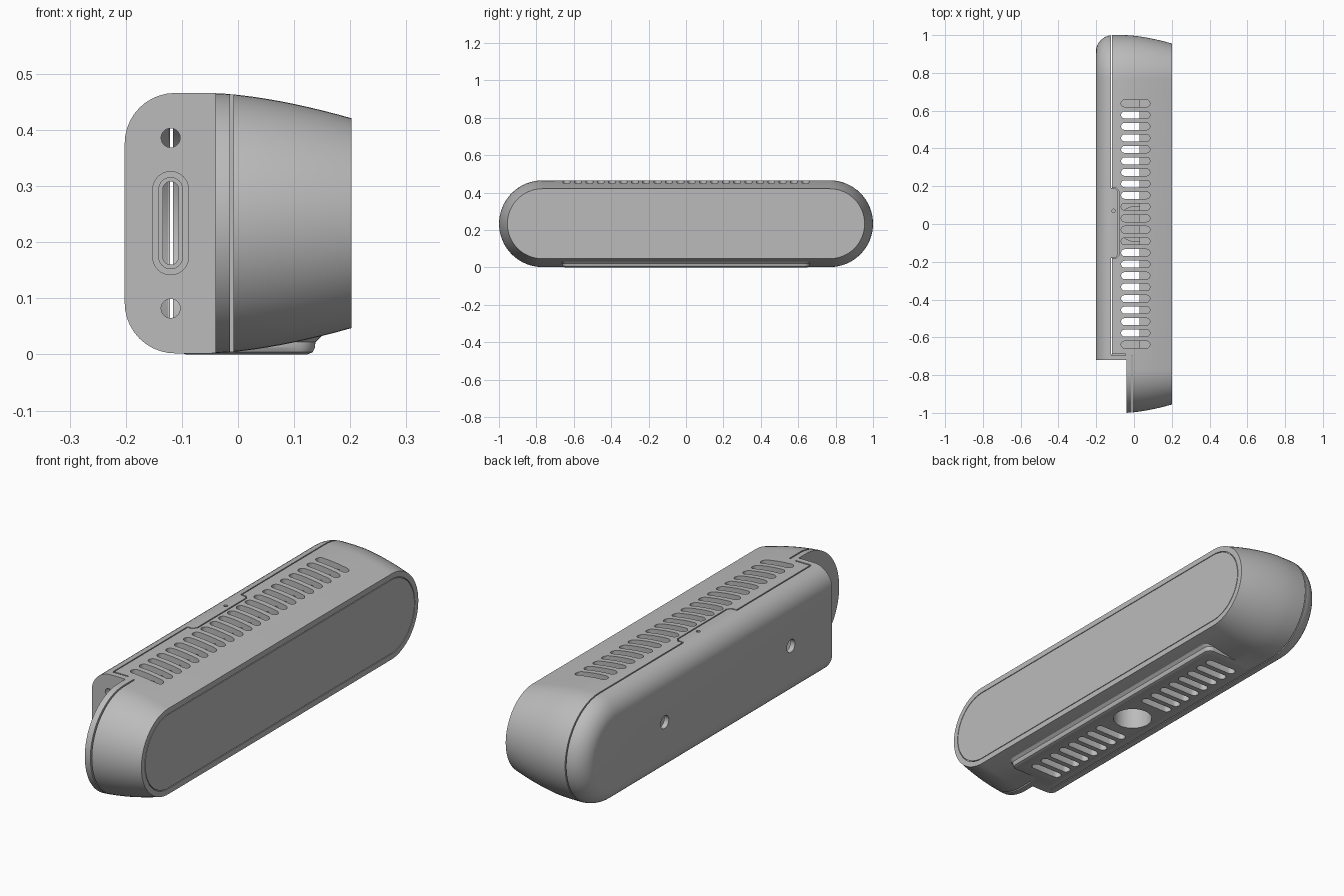
import bpy, bmesh, math

if "Cube" in bpy.data.objects:
    bpy.data.objects.remove(bpy.data.objects["Cube"], do_unlink=True)

grey = bpy.data.materials.new("satin grey")
grey.use_nodes = True
colour = (0.5, 0.5, 0.5, 1)
grey.diffuse_color = colour
grey.node_tree.nodes["Principled BSDF"].inputs["Base Color"].default_value = colour

MID = 0.234        # height of the centre line
RADIUS = 0.232     # radius of the rounded ends
HALF = 0.768       # half length of the straight run


def stadium(half, r, n=32):
    """Outline of a capsule lying along its first axis."""
    pts = []
    for side, start in ((1, -math.pi / 2), (-1, math.pi / 2)):
        for i in range(n + 1):
            a = start + math.pi * i / n
            pts.append((side * half + r * math.cos(a), r * math.sin(a)))
    return pts


def circle(r, n=32):
    return [(r * math.cos(math.tau * i / n), r * math.sin(math.tau * i / n)) for i in range(n)]


def loft(bm, rings):
    """Closed solid through a list of matching rings."""
    rows = [[bm.verts.new(p) for p in ring] for ring in rings]
    for a, b in zip(rows, rows[1:]):
        for i in range(len(a)):
            j = (i + 1) % len(a)
            bm.faces.new((a[i], a[j], b[j], b[i]))
    bm.faces.new(rows[0][::-1])
    bm.faces.new(rows[-1])


def prism(bm, outline, axis, centre, lo, hi):
    """Extrude a 2D outline along an axis from lo to hi."""
    place = {"x": lambda u, v, w: (w, centre[0] + u, centre[1] + v),
             "y": lambda u, v, w: (centre[0] + v, w, centre[1] + u),
             "z": lambda u, v, w: (centre[0] + u, centre[1] + v, w)}[axis]
    loft(bm, [[place(u, v, w) for u, v in outline] for w in (lo, hi)])


def box(bm, x, y, z):
    prism(bm, [(x[0], y[0]), (x[1], y[0]), (x[1], y[1]), (x[0], y[1])], "z", (0, 0), *z)


def finish(bm, name):
    bmesh.ops.recalc_face_normals(bm, faces=bm.faces)
    mesh = bpy.data.meshes.new(name)
    bm.to_mesh(mesh)
    bm.free()
    ob = bpy.data.objects.new(name, mesh)
    mesh.materials.append(grey)
    bpy.context.collection.objects.link(ob)
    return ob


def combine(target, bm, operation="DIFFERENCE"):
    """Cut or join a temporary solid into the target."""
    tool = finish(bm, "cutter")
    tool.hide_render = True
    mod = target.modifiers.new("cut", "BOOLEAN")
    mod.operation, mod.object, mod.solver = operation, tool, "EXACT"
    bpy.context.view_layer.objects.active = target
    bpy.ops.object.modifier_apply(modifier=mod.name)
    bpy.data.objects.remove(tool, do_unlink=True)


def section(x, inset):
    return [(x, u, MID + v) for u, v in stadium(HALF, RADIUS - inset)]


# Housing: capsule sections, round at the back and tapering to the front
profile = []
for i in range(11):
    a = math.pi / 2 * i / 10
    profile.append((-0.112 - 0.09 * math.cos(a), 0.09 * (1 - math.sin(a))))
for i in range(11):
    t = i / 10
    profile.append((-0.05 + 0.252 * t, 0.045 * t ** 1.6))
bm = bmesh.new()
loft(bm, [section(x, inset) for x, inset in profile])
housing = finish(bm, "housing")

# Foot pad with a rounded lower rim and a flared root
bm = bmesh.new()
rings = []
for z, grow in ((0, -0.014), (0.004, -0.004), (0.012, 0), (0.022, 0.001), (0.028, 0.007), (0.05, 0.03)):
    ring = []
    for cx, cy, start in ((1, 1, 0), (-1, 1, 1), (-1, -1, 2), (1, -1, 3)):
        for i in range(9):
            a = math.pi / 2 * (start + i / 8)
            r = 0.03 + grow
            ring.append((0.015 + cx * 0.092 + r * math.cos(a), cy * 0.63 + r * math.sin(a), z))
    rings.append(ring)
loft(bm, rings)
combine(housing, bm, "UNION")

# Open corner for the cable end
bm = bmesh.new()
box(bm, (-0.3, -0.04), (-1.1, -0.72), (-0.1, 0.6))
combine(housing, bm)

# Hollow interior, closed off behind the cable end
bm = bmesh.new()
loft(bm, [section(x, inset) for x, inset in ((-0.18, 0.1), (-0.15, 0.045), (-0.125, 0.03), (0.03, 0.03))])
cavity = finish(bm, "cavity")
bm = bmesh.new()
box(bm, (-0.3, 0.1), (-1.1, -0.69), (-0.1, 0.6))
combine(cavity, bm)
bm = bmesh.new()
bm.from_mesh(cavity.data)
bpy.data.objects.remove(cavity, do_unlink=True)
combine(housing, bm)

# Tripod socket in the foot
bm = bmesh.new()
prism(bm, circle(0.095, 48), "z", (0.008, 0), 0.015, 0.11)
combine(housing, bm, "UNION")
bm = bmesh.new()
prism(bm, circle(0.082, 48), "z", (0.008, 0), -0.02, 0.095)
combine(housing, bm)

# Vent slots on the top, and in two groups underneath
bm = bmesh.new()
slot = stadium(0.058, 0.0185, 8)
for i in range(22):
    y = (i - 10.5) * 0.0608
    prism(bm, slot, "z", (0.008, y), 0.42, 0.6)
    if 0.15 < abs(y) < 0.6:
        prism(bm, slot, "z", (0.003, y), -0.1, 0.06)
combine(housing, bm)

# Shell seam and the slit round the cable end
bm = bmesh.new()
box(bm, (-0.121, -0.116), (-0.69, -0.18), (-0.1, 0.6))
box(bm, (-0.121, -0.116), (-0.17, 0.18), (-0.1, 0.1))
box(bm, (-0.121, -0.116), (0.19, 1.1), (-0.1, 0.6))
box(bm, (-0.0145, -0.008), (-1.1, -0.7), (-0.1, 0.6))
combine(housing, bm)

# Latch tab outline, seam return and pinhole on the top
bm = bmesh.new()
path = [(-0.119, -0.182), (-0.095, -0.182), (-0.08, -0.165), (-0.08, 0.175), (-0.095, 0.192), (-0.119, 0.192)]
inner = [(-0.119, -0.177), (-0.097, -0.177), (-0.085, -0.163), (-0.085, 0.173), (-0.097, 0.187), (-0.119, 0.187)]
prism(bm, path + inner[::-1], "z", (0, 0), 0.45, 0.6)
box(bm, (-0.119, -0.045), (-0.695, -0.689), (0.45, 0.6))
prism(bm, circle(0.009, 12), "z", (-0.108, 0.07), 0.45, 0.6)
combine(housing, bm)

# Mounting holes in the back, screw holes and port pocket in the end
bm = bmesh.new()
for y in (-0.435, 0.435):
    prism(bm, circle(0.028), "x", (y, MID), -0.3, -0.15)
for z in (0.082, 0.386):
    prism(bm, circle(0.017), "y", (-0.12, z), -0.8, -0.65)
prism(bm, stadium(0.06, 0.032, 16), "y", (-0.12, MID), -0.8, -0.708)
combine(housing, bm)
bm = bmesh.new()
prism(bm, stadium(0.06, 0.014, 16), "y", (-0.12, MID), -0.8, -0.65)
combine(housing, bm)

# Recess for the front panel
bm = bmesh.new()
prism(bm, stadium(HALF, RADIUS - 0.069), "x", (0, MID), 0.196, 0.3)
combine(housing, bm)

# Port rim
bm = bmesh.new()
prism(bm, stadium(0.06, 0.022, 16), "y", (-0.12, MID), -0.718, -0.7)
rim = finish(bm, "port_rim")
bm = bmesh.new()
prism(bm, stadium(0.06, 0.014, 16), "y", (-0.12, MID), -0.8, -0.6)
combine(rim, bm)

# Flush front panel
bm = bmesh.new()
prism(bm, stadium(HALF, RADIUS - 0.072), "x", (0, MID), 0.195, 0.202)
panel = finish(bm, "front_panel")

# Smooth curves, keep edges sharp
for ob in (housing, rim, panel):
    bpy.ops.object.select_all(action="DESELECT")
    ob.select_set(True)
    bpy.context.view_layer.objects.active = ob
    bpy.ops.object.shade_smooth_by_angle(angle=math.radians(30))
